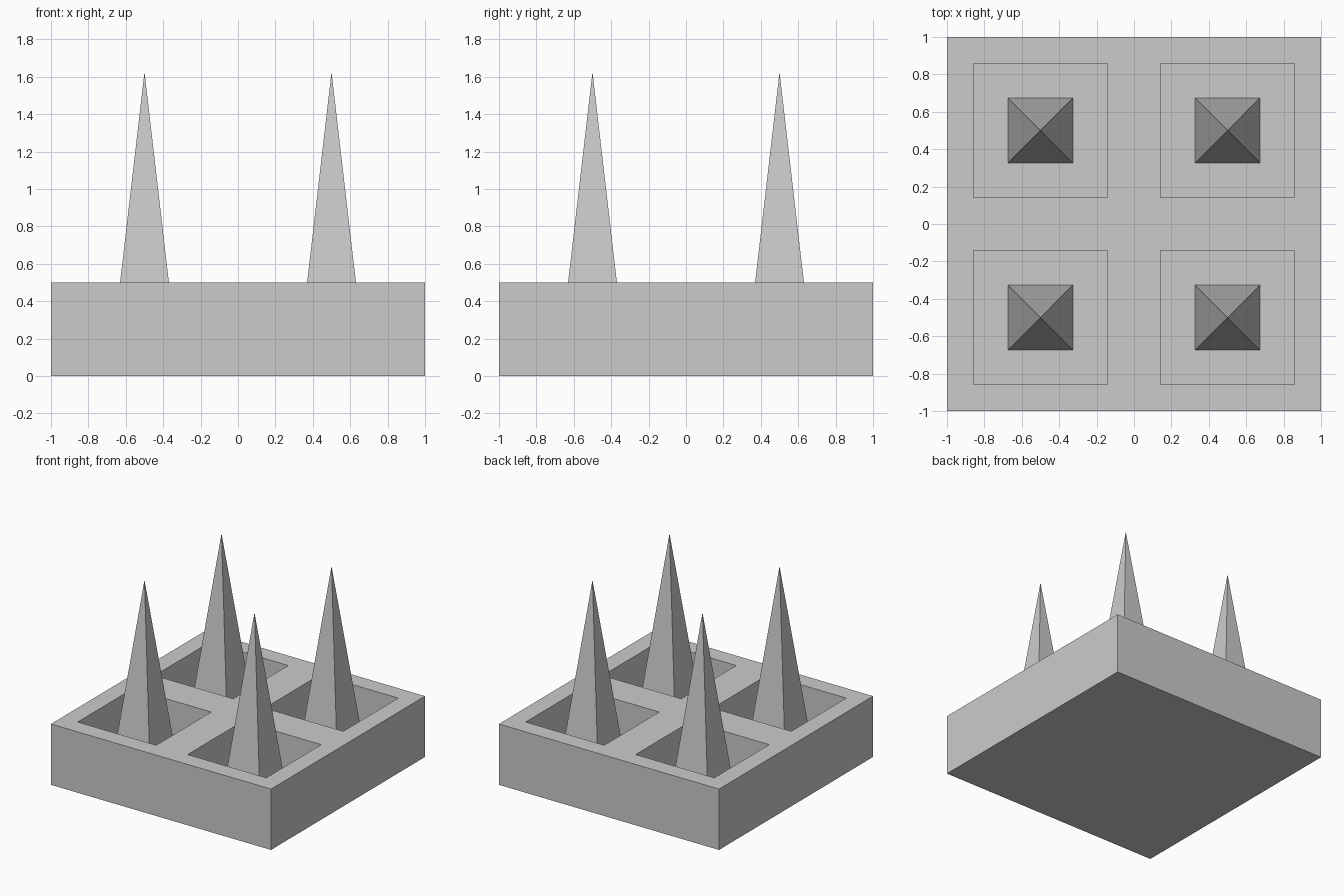
import bpy, bmesh
from math import pi, sqrt
from mathutils import Matrix, Vector

if "Cube" in bpy.data.objects:
    bpy.data.objects.remove(bpy.data.objects["Cube"])

TOP, FLOOR, TIP = 0.5, 0.125, 1.625
RIM, SPIKE_HALF = 0.143, 0.174


def add_object(name, bm):
    bmesh.ops.recalc_face_normals(bm, faces=bm.faces)
    mesh = bpy.data.meshes.new(name)
    bm.to_mesh(mesh)
    bm.free()
    obj = bpy.data.objects.new(name, mesh)
    bpy.context.collection.objects.link(obj)
    return obj


# Base block: outer walls and underside
bm = bmesh.new()
bmesh.ops.create_grid(bm, x_segments=2, y_segments=2, size=1,
                      matrix=Matrix.Translation((0, 0, TOP)))
pits = list(bm.faces)
outline = [e for e in bm.edges if e.is_boundary]
skirt = bmesh.ops.extrude_edge_only(bm, edges=outline)["geom"]
bmesh.ops.translate(bm, vec=Vector((0, 0, -TOP)),
                    verts=[g for g in skirt if isinstance(g, bmesh.types.BMVert)])
bmesh.ops.holes_fill(bm, edges=[e for e in bm.edges if e.is_boundary], sides=0)

# Four square pits sunk into the top
bmesh.ops.inset_individual(bm, faces=pits, thickness=RIM, use_even_offset=True)
bmesh.ops.inset_individual(bm, faces=pits, thickness=0, depth=0)
bmesh.ops.translate(bm, vec=Vector((0, 0, FLOOR - TOP)),
                    verts=[v for f in pits for v in f.verts])
add_object("base_block", bm)

# Spikes: one square pyramid standing in each pit
for x in (-0.5, 0.5):
    for y in (-0.5, 0.5):
        bm = bmesh.new()
        bmesh.ops.create_cone(
            bm, cap_ends=True, segments=4, radius1=SPIKE_HALF * sqrt(2), radius2=0,
            depth=TIP - FLOOR, matrix=Matrix.Rotation(pi / 4, 4, "Z"))
        bmesh.ops.remove_doubles(bm, verts=bm.verts, dist=1e-5)
        spike = add_object("spike", bm)
        spike.location = (x, y, (TIP + FLOOR) / 2)
